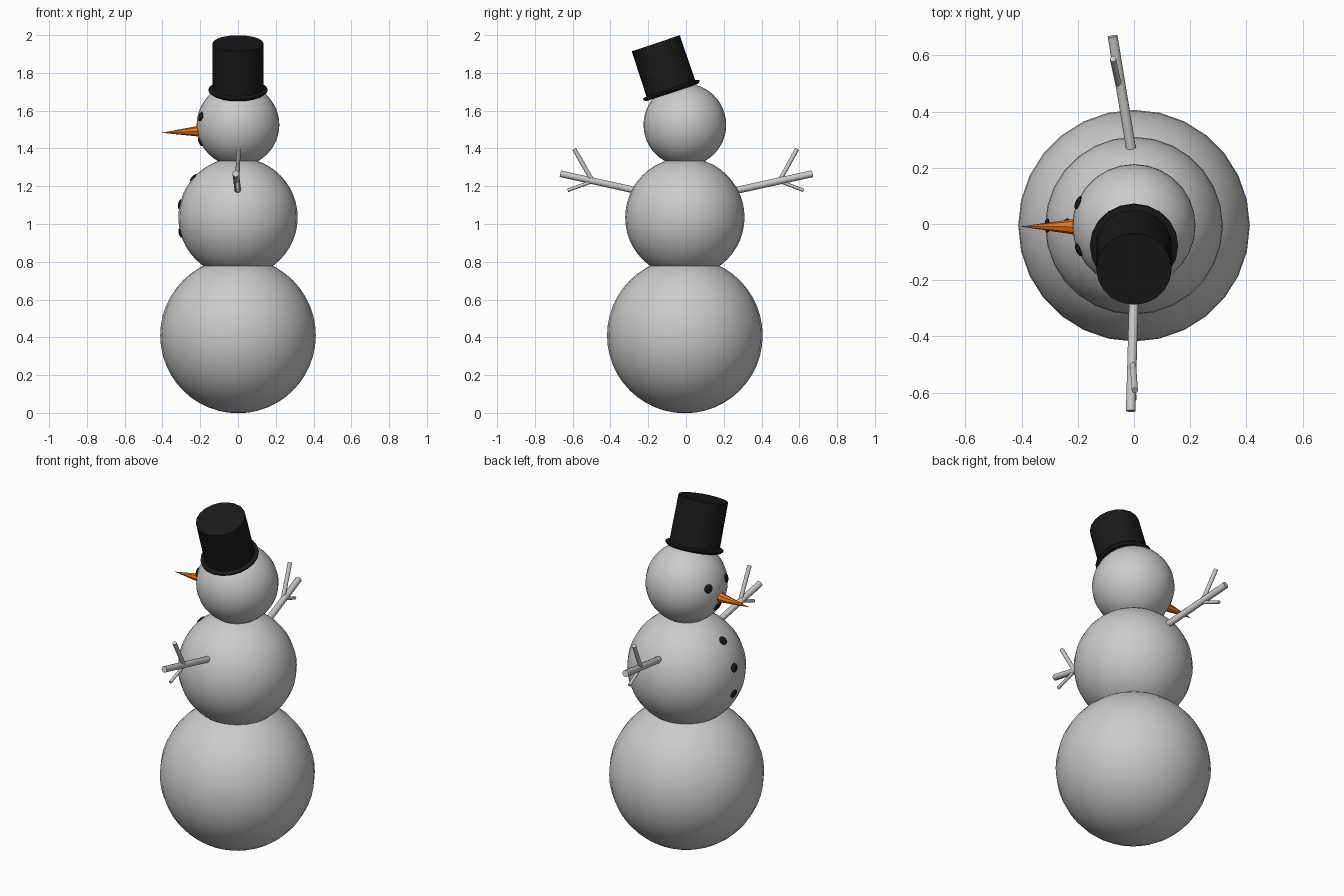
import bpy, bmesh, math
from mathutils import Vector, Matrix

if "Cube" in bpy.data.objects:
    bpy.data.objects.remove(bpy.data.objects["Cube"])

CY = -0.006  # the body sits slightly off the arm centre


def material(name, rgb):
    m = bpy.data.materials.new(name)
    m.diffuse_color = (*rgb, 1)
    m.use_nodes = True
    m.node_tree.nodes["Principled BSDF"].inputs["Base Color"].default_value = m.diffuse_color
    return m


BLACK = material("black", (0.01, 0.01, 0.01))
ORANGE = material("orange", (0.8, 0.18, 0.01))


def finish(name, bm, mat=None, smooth=None):
    mesh = bpy.data.meshes.new(name)
    bmesh.ops.recalc_face_normals(bm, faces=bm.faces)
    bm.to_mesh(mesh)
    bm.free()
    ob = bpy.data.objects.new(name, mesh)
    bpy.context.collection.objects.link(ob)
    if mat:
        mesh.materials.append(mat)
    if smooth:
        bpy.ops.object.select_all(action='DESELECT')
        ob.select_set(True)
        bpy.context.view_layer.objects.active = ob
        bpy.ops.object.shade_smooth_by_angle(angle=math.radians(smooth))
    return ob


def aim(direction):
    return Vector(direction).to_track_quat('Z', 'Y').to_matrix().to_4x4()


def add_rod(bm, a, b, r1, r2, sides):
    a, b = Vector(a), Vector(b)
    mat = Matrix.Translation((a + b) / 2) @ aim(b - a)
    bmesh.ops.create_cone(bm, cap_ends=True, segments=sides, radius1=r1,
                          radius2=r2, depth=(b - a).length, matrix=mat)


# Three snowballs: centre height, radius
BALLS = {"body_lower": (0.41, 0.412), "body_middle": (1.035, 0.316), "head": (1.525, 0.219)}
for name, (z, r) in BALLS.items():
    bm = bmesh.new()
    bmesh.ops.create_uvsphere(bm, u_segments=28, v_segments=24, radius=r,
                              matrix=Matrix.Translation((0, CY, z)))
    finish(name, bm, smooth=40)


# Coal pieces: flattened balls lying on a snowball's surface, facing -x
def coal(name, ball, z, y=0.0, r=0.025):
    cz, R = BALLS[ball]
    n = Vector((-math.sqrt(R * R - (z - cz) ** 2 - y * y), y, z - cz))
    bm = bmesh.new()
    mat = Matrix.Translation(n + Vector((0, CY, cz))) @ aim(n) @ Matrix.Diagonal((1, 1, 0.36, 1))
    bmesh.ops.create_uvsphere(bm, u_segments=12, v_segments=8, radius=r, matrix=mat)
    finish(name, bm, BLACK, smooth=40)


coal("eye_left", "head", 1.568, -0.086)
coal("eye_right", "head", 1.568, 0.082)
coal("mouth", "head", 1.435)
for i, z in enumerate((1.245, 1.105, 0.952)):
    coal(f"button_{i + 1}", "body_middle", z)

# Carrot nose
bm = bmesh.new()
add_rod(bm, (-0.19, -0.01, 1.492), (-0.405, -0.009, 1.483), 0.031, 0.0, 8)
finish("nose", bm, ORANGE)

# Arms with two twigs each: the paths run from shoulder to tip
ARMS = {
    "arm_left": [((0.0, -0.24, 1.172), (-0.012, -0.665, 1.266), 0.0175),
                 ((-0.004, -0.495, 1.228), (0.003, -0.592, 1.397), 0.0115),
                 ((-0.004, -0.49, 1.228), (0.0, -0.626, 1.178), 0.009)],
    "arm_right": [((-0.006, 0.24, 1.172), (-0.076, 0.668, 1.266), 0.0185),
                  ((-0.055, 0.495, 1.228), (-0.075, 0.588, 1.397), 0.0115),
                  ((-0.05, 0.49, 1.228), (-0.068, 0.622, 1.178), 0.009)],
}
for name, rods in ARMS.items():
    bm = bmesh.new()
    for a, b, r in rods:
        add_rod(bm, a, b, r, r, 10)
    finish(name, bm, smooth=40)

# Top hat: a turned profile, tilted towards -y
profile = [(0, 0), (0.145, 0), (0.157, 0.01), (0.157, 0.018), (0.136, 0.024), (0.134, 0.275), (0, 0.275)]
bm = bmesh.new()
verts = [bm.verts.new((r, 0, z)) for r, z in profile]
edges = [bm.edges.new(p) for p in zip(verts, verts[1:])]
bmesh.ops.spin(bm, geom=verts + edges, cent=(0, 0, 0), axis=(0, 0, 1),
               angle=math.tau, steps=20, use_merge=True)
bmesh.ops.remove_doubles(bm, verts=bm.verts, dist=1e-5)
bmesh.ops.transform(bm, verts=bm.verts, matrix=Matrix.Translation((0, -0.073, 1.696))
                    @ Matrix.Rotation(math.radians(18.5), 4, 'X'))
finish("hat", bm, BLACK, smooth=30)
